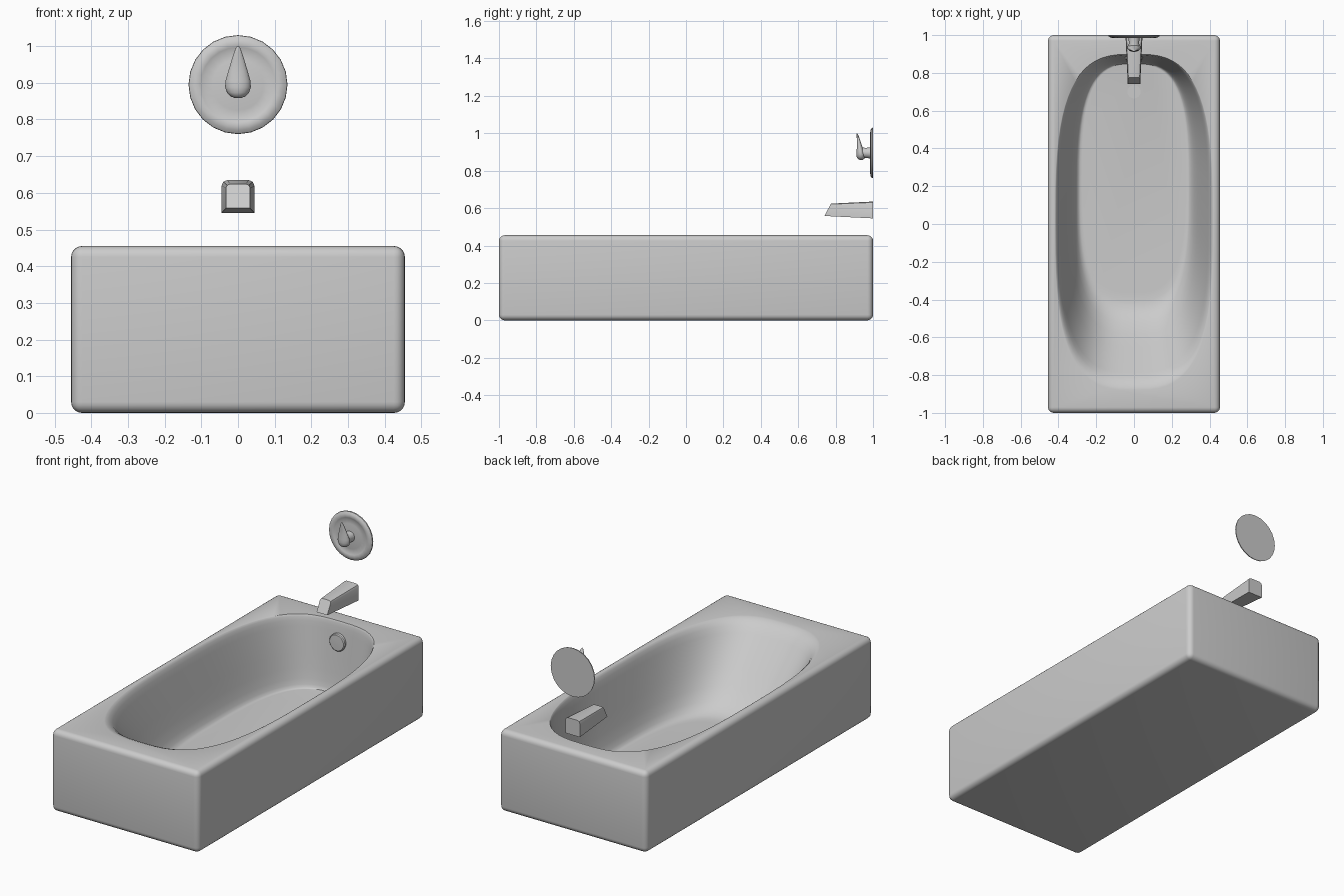
import bpy, bmesh
from math import sin, cos, pi, radians, copysign

if "Cube" in bpy.data.objects:
    bpy.data.objects.remove(bpy.data.objects["Cube"])


def finish(obj, angle=35):
    bpy.ops.object.select_all(action='DESELECT')
    obj.select_set(True)
    bpy.context.view_layer.objects.active = obj
    bpy.ops.object.shade_smooth_by_angle(angle=radians(angle))


def loft(name, rings, angle=35):
    """Skin a list of equal-length closed rings and cap both ends."""
    bm = bmesh.new()
    rows = [[bm.verts.new(p) for p in ring] for ring in rings]
    for a, b in zip(rows, rows[1:]):
        for i in range(len(a)):
            j = (i + 1) % len(a)
            bm.faces.new((a[i], a[j], b[j], b[i]))
    bm.faces.new(rows[0])
    bm.faces.new(rows[-1])
    bmesh.ops.recalc_face_normals(bm, faces=bm.faces)
    mesh = bpy.data.meshes.new(name)
    bm.to_mesh(mesh)
    bm.free()
    obj = bpy.data.objects.new(name, mesh)
    bpy.context.collection.objects.link(obj)
    finish(obj, angle)
    return obj


def lathe_y(name, x, y, z, profile, n=24):
    """Round part facing -y: profile is (radius, distance out from y)."""
    return loft(name, [[(x + r * cos(2 * pi * i / n), y - d, z + r * sin(2 * pi * i / n))
                        for i in range(n)] for r, d in profile])


def oval(half_w, y0, y1, z, power=3.0, n=72):
    """Squarish oval outline of the basin at one height."""
    pts = []
    for i in range(n):
        t = 2 * pi * i / n
        c, s = cos(t), sin(t)
        pts.append((half_w * copysign(abs(c) ** (2 / power), c),
                    (y0 + y1) / 2 + (y1 - y0) / 2 * copysign(abs(s) ** (2 / power), s), z))
    return pts


# Tub body with rounded edges
bpy.ops.mesh.primitive_cube_add(size=1, location=(0, 0, 0.2275))
tub = bpy.context.object
tub.name = "tub_body"
tub.scale = (0.91, 2, 0.455)
bpy.ops.object.transform_apply(location=True, rotation=False, scale=True)
bev = tub.modifiers.new("rounded_edges", 'BEVEL')
bev.width = 0.03
bev.segments = 5

# Basin cutter: blends from the rim outline to the floor outline
levels = [(0, 0.5), (0, 0.456), (0.04, 0.453), (0.09, 0.444), (0.15, 0.425), (0.21, 0.395),
          (0.35, 0.325), (0.5, 0.25), (0.65, 0.175), (0.78, 0.12), (0.88, 0.09),
          (0.96, 0.076), (1.03, 0.071), (1.12, 0.07)]
rings = [oval(0.42 - 0.13 * f, -0.885 + 0.465 * f, 0.9 - 0.05 * f, z) for f, z in levels]
cutter = loft("basin_cutter", rings, 60)
cutter.hide_render = True
cutter.display_type = 'WIRE'
cut = tub.modifiers.new("basin", 'BOOLEAN')
cut.operation = 'DIFFERENCE'
cut.object = cutter
cut.solver = 'EXACT'

# Bake the basin cut, then smooth the result
bpy.ops.object.select_all(action='DESELECT')
tub.select_set(True)
bpy.context.view_layer.objects.active = tub
for m in ("rounded_edges", "basin"):
    bpy.ops.object.modifier_apply(modifier=m)
bpy.data.objects.remove(cutter)
finish(tub, 40)

# Overflow plate on the end wall
lathe_y("overflow_plate", 0, 0.9, 0.345,
        [(0.048, 0), (0.048, 0.026), (0.043, 0.031), (0.012, 0.032)])

# Drain in the floor: flange and centre button
for name, r, z in (("drain_flange", 0.035, 0.074), ("drain_button", 0.013, 0.077)):
    bpy.ops.mesh.primitive_cylinder_add(vertices=24, radius=r, depth=0.01,
                                        location=(0, 0.7, z - 0.005))
    bpy.context.object.name = name
    finish(bpy.context.object)


# Spout: chamfered section tapering to a slanted mouth
def spout_section(w, z0, z1, c, y_bottom, y_top):
    shape = [(-w, z0), (w, z0), (w, z1 - c), (w - c * 0.3, z1 - c * 0.3), (w - c, z1),
             (-w + c, z1), (-w + c * 0.3, z1 - c * 0.3), (-w, z1 - c)]
    return [(x, y_bottom + (y_top - y_bottom) * (z - z0) / (z1 - z0), z) for x, z in shape]


loft("spout", [spout_section(0.045, 0.545, 0.635, 0.016, 1.0, 1.0),
               spout_section(0.033, 0.558, 0.624, 0.011, 0.74, 0.775)], 30)

# Round wall plate behind the handle
lathe_y("handle_plate", 0, 1.0, 0.895,
        [(0.135, 0), (0.134, 0.006), (0.124, 0.013), (0.112, 0.015), (0.102, 0.013),
         (0.094, 0.009), (0.07, 0.011), (0.04, 0.014), (0.02, 0.014)])

# Handle stem
lathe_y("handle_stem", 0, 0.99, 0.895,
        [(0.03, 0), (0.027, 0.03), (0.03, 0.06), (0.024, 0.07)])

# Teardrop lever: (z, half width, centre y, half depth)
lever = [(0.858, 0.008, 0.937, 0.008), (0.863, 0.02, 0.936, 0.017), (0.873, 0.03, 0.935, 0.022),
         (0.888, 0.035, 0.934, 0.023), (0.905, 0.034, 0.932, 0.02), (0.93, 0.027, 0.928, 0.014),
         (0.96, 0.018, 0.923, 0.009), (0.985, 0.01, 0.918, 0.006), (0.997, 0.005, 0.915, 0.003),
         (1.0, 0.002, 0.914, 0.001)]
loft("handle_lever", [[(w * cos(2 * pi * i / 20), y + d * sin(2 * pi * i / 20), z)
                       for i in range(20)] for z, w, y, d in lever], 60)
